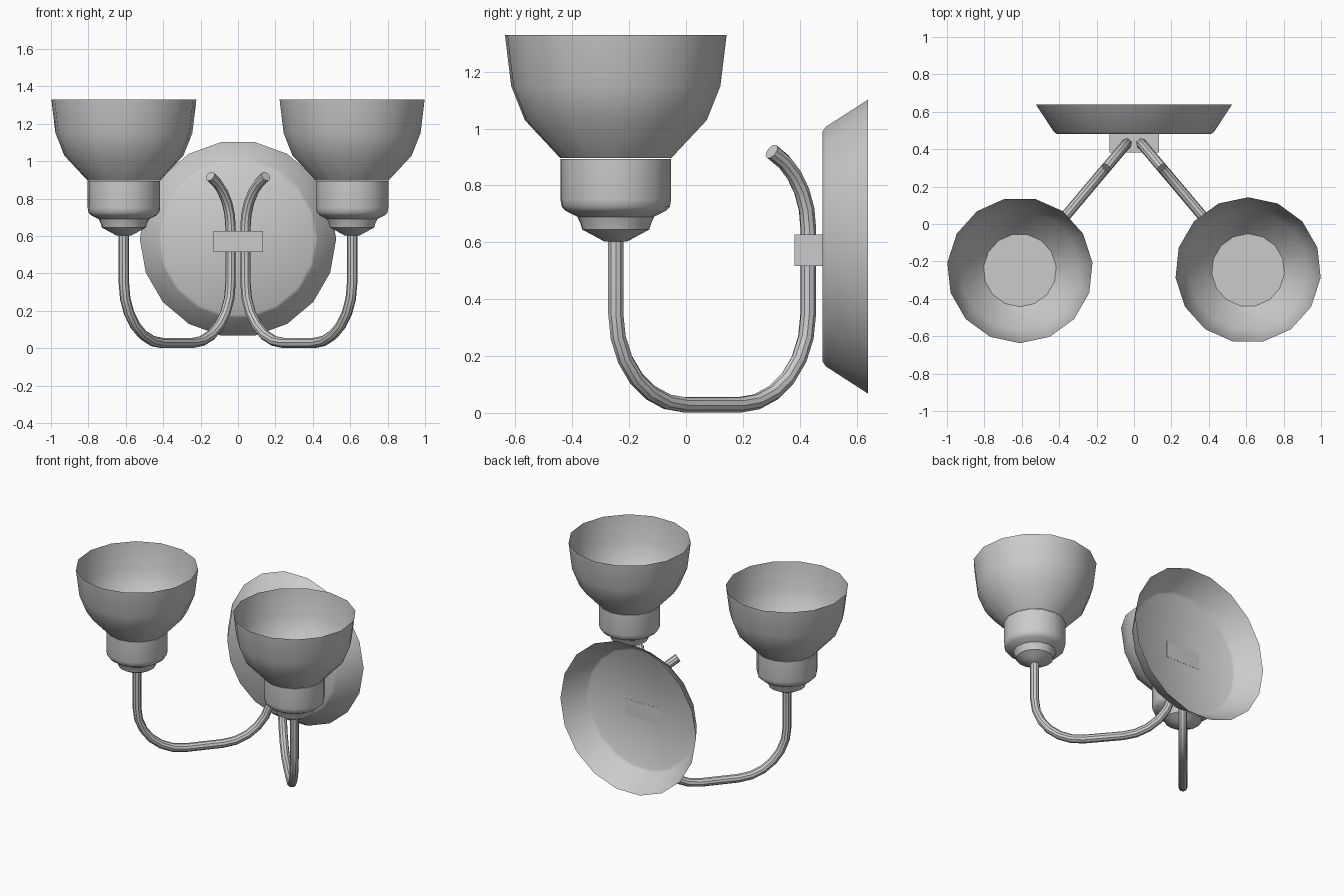
import bpy, bmesh, math

if "Cube" in bpy.data.objects:
    bpy.data.objects.remove(bpy.data.objects["Cube"])


def smooth(ob, angle=35):
    bpy.ops.object.select_all(action='DESELECT')
    ob.select_set(True)
    bpy.context.view_layer.objects.active = ob
    bpy.ops.object.shade_smooth_by_angle(angle=math.radians(angle))


def add_mesh(name, bm):
    bmesh.ops.recalc_face_normals(bm, faces=bm.faces[:])
    me = bpy.data.meshes.new(name)
    bm.to_mesh(me)
    bm.free()
    ob = bpy.data.objects.new(name, me)
    bpy.context.collection.objects.link(ob)
    return ob


def lathe(name, profile, sides, start=0, cap_first=False, cap_last=False):
    """Revolve (radius, height) points round the z axis."""
    bm = bmesh.new()
    rings = []
    for r, z in profile:
        angs = [start + 2 * math.pi * i / sides for i in range(sides)]
        rings.append([bm.verts.new((r * math.cos(a), r * math.sin(a), z)) for a in angs])
    for a, b in zip(rings, rings[1:]):
        for i in range(sides):
            j = (i + 1) % sides
            bm.faces.new((a[i], a[j], b[j], b[i]))
    if cap_first:
        bm.faces.new(rings[0])
    if cap_last:
        bm.faces.new(rings[-1])
    ob = add_mesh(name, bm)
    smooth(ob)
    return ob


def arc(cx, cz, r, a0, a1, n):
    return [(cx + r * math.cos(math.radians(a0 + (a1 - a0) * i / n)),
             cz + r * math.sin(math.radians(a0 + (a1 - a0) * i / n))) for i in range(n + 1)]


# Arm path: (distance out from the clip, height)
REACH, BEND = 0.887, 0.32
LOW = 0.028
arm_path = ([(REACH, 0.62)]
            + arc(REACH - BEND, LOW + BEND, BEND, 0, -90, 6)
            + arc(BEND, LOW + BEND, BEND, -90, -180, 6)
            + arc(0.30, 0.65, 0.30, 180, 116, 5))

shade_profile = [(0.195, 0.896), (0.32, 1.03), (0.368, 1.15), (0.39, 1.33)]
holder_profile = [(0.04, 0.603), (0.075, 0.622), (0.118, 0.645), (0.124, 0.665),
                  (0.135, 0.69), (0.175, 0.71), (0.19, 0.725), (0.195, 0.75), (0.195, 0.894)]

for side, sx in (("left", -1), ("right", 1)):
    # Curved tube arm
    cu = bpy.data.curves.new(side + "_arm", 'CURVE')
    cu.dimensions = '3D'
    cu.bevel_depth = 0.028
    cu.bevel_resolution = 3
    cu.use_fill_caps = True
    sp = cu.splines.new('POLY')
    sp.points.add(len(arm_path) - 1)
    for p, (s, z) in zip(sp.points, arm_path):
        t = s / REACH
        p.co = (sx * (0.04 + 0.57 * t), 0.43 - 0.677 * t, z, 1)
    tmp = bpy.data.objects.new(side + "_arm_curve", cu)
    bpy.context.collection.objects.link(tmp)
    bpy.context.view_layer.update()
    me = bpy.data.meshes.new_from_object(tmp.evaluated_get(bpy.context.evaluated_depsgraph_get()))
    bpy.data.objects.remove(tmp)
    arm = bpy.data.objects.new(side + "_arm", me)
    bpy.context.collection.objects.link(arm)
    smooth(arm)

    # Bulb holder and open glass shade
    turn = sx * math.pi / 2
    holder = lathe(side + "_holder", holder_profile, 15, turn, True, True)
    shade = lathe(side + "_shade", shade_profile, 15, turn)
    for ob in (holder, shade):
        ob.location = (sx * 0.61, -0.247, 0)

# Wall plate: shallow dish, open at the back
plate = lathe("wall_plate", [(0.41, 0.48), (0.428, 0.492), (0.525, 0.64)], 18, 0, True)
plate.rotation_euler.x = -math.pi / 2
plate.location.z = 0.585

# Clip block joining both arms to the plate
bm = bmesh.new()
bmesh.ops.create_cube(bm, size=1)
bmesh.ops.scale(bm, vec=(0.264, 0.1, 0.112), verts=bm.verts[:])
clip = add_mesh("arm_clip", bm)
clip.location = (0.002, 0.431, 0.572)
